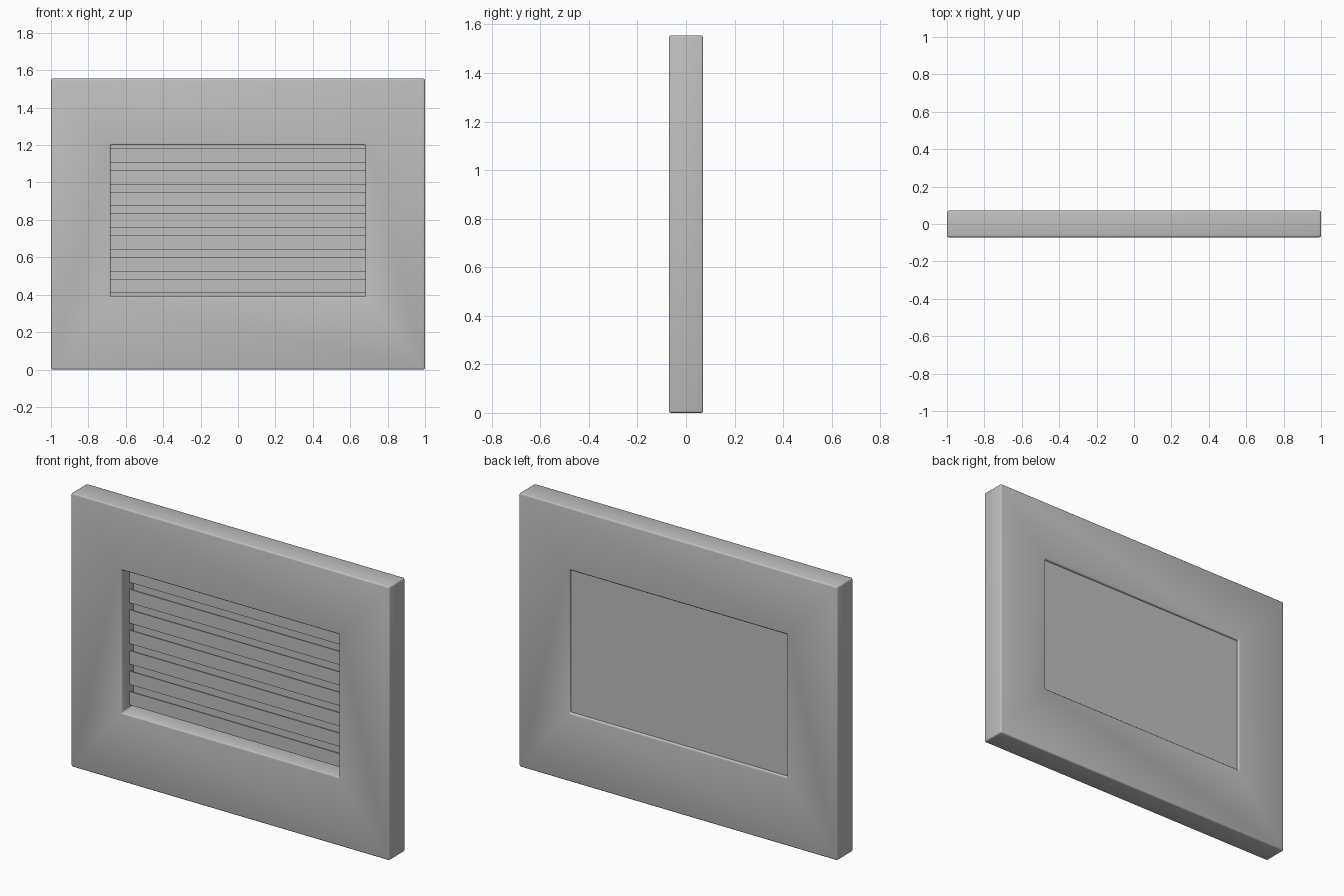
import bpy

if "Cube" in bpy.data.objects:
    bpy.data.objects.remove(bpy.data.objects["Cube"])

grey = bpy.data.materials.new("plain grey")
grey.diffuse_color = (0.52, 0.52, 0.52, 1)
grey.use_nodes = True
grey.node_tree.nodes["Principled BSDF"].inputs["Base Color"].default_value = grey.diffuse_color

HEIGHT, MID_Z = 1.555, 0.795          # total height, centre height of the opening
OPEN_X, OPEN_Z = 0.682, 0.405         # half sizes of the opening


def box(name, x, y, z):
    """Box from its x, y and z ranges."""
    bpy.ops.mesh.primitive_cube_add(
        size=1, location=[(a + b) / 2 for a, b in (x, y, z)])
    ob = bpy.context.object
    ob.name = name
    ob.scale = [b - a for a, b in (x, y, z)]
    bpy.ops.object.transform_apply(location=True, rotation=False, scale=True)
    ob.data.materials.append(grey)
    return ob


# Outer frame: slab with a cut opening and rounded edges
frame = box("frame", (-1, 1), (-0.071, 0.071), (0, HEIGHT))
cutter = box("opening_cutter", (-OPEN_X, OPEN_X), (-0.3, 0.3),
             (MID_Z - OPEN_Z, MID_Z + OPEN_Z))
cutter.hide_render = True
cutter.hide_set(True)
cut = frame.modifiers.new("opening", 'BOOLEAN')
cut.operation = 'DIFFERENCE'
cut.solver = 'EXACT'
cut.object = cutter
bevel = frame.modifiers.new("soft edges", 'BEVEL')
bevel.width = 0.009
bevel.segments = 3
bevel.limit_method = 'ANGLE'
bpy.context.view_layer.objects.active = frame
frame.select_set(True)
for name in ("opening", "soft edges"):
    bpy.ops.object.modifier_apply(modifier=name)
bpy.ops.object.select_all(action='DESELECT')
frame.select_set(True)
bpy.ops.object.shade_smooth_by_angle()
bpy.data.objects.remove(cutter)

# Back panel closing the opening, set slightly in from the rear face
box("back_panel", (-OPEN_X - 0.005, OPEN_X + 0.005), (0.036, 0.056),
    (MID_Z - OPEN_Z - 0.005, MID_Z + OPEN_Z + 0.005))

# Seven thin slats held in front of the panel
for i in range(7):
    z = MID_Z + (i - 3) * 0.116
    box(f"slat_{i + 1}", (-OPEN_X - 0.005, OPEN_X + 0.005), (0.0, 0.008),
        (z - 0.038, z + 0.038))
